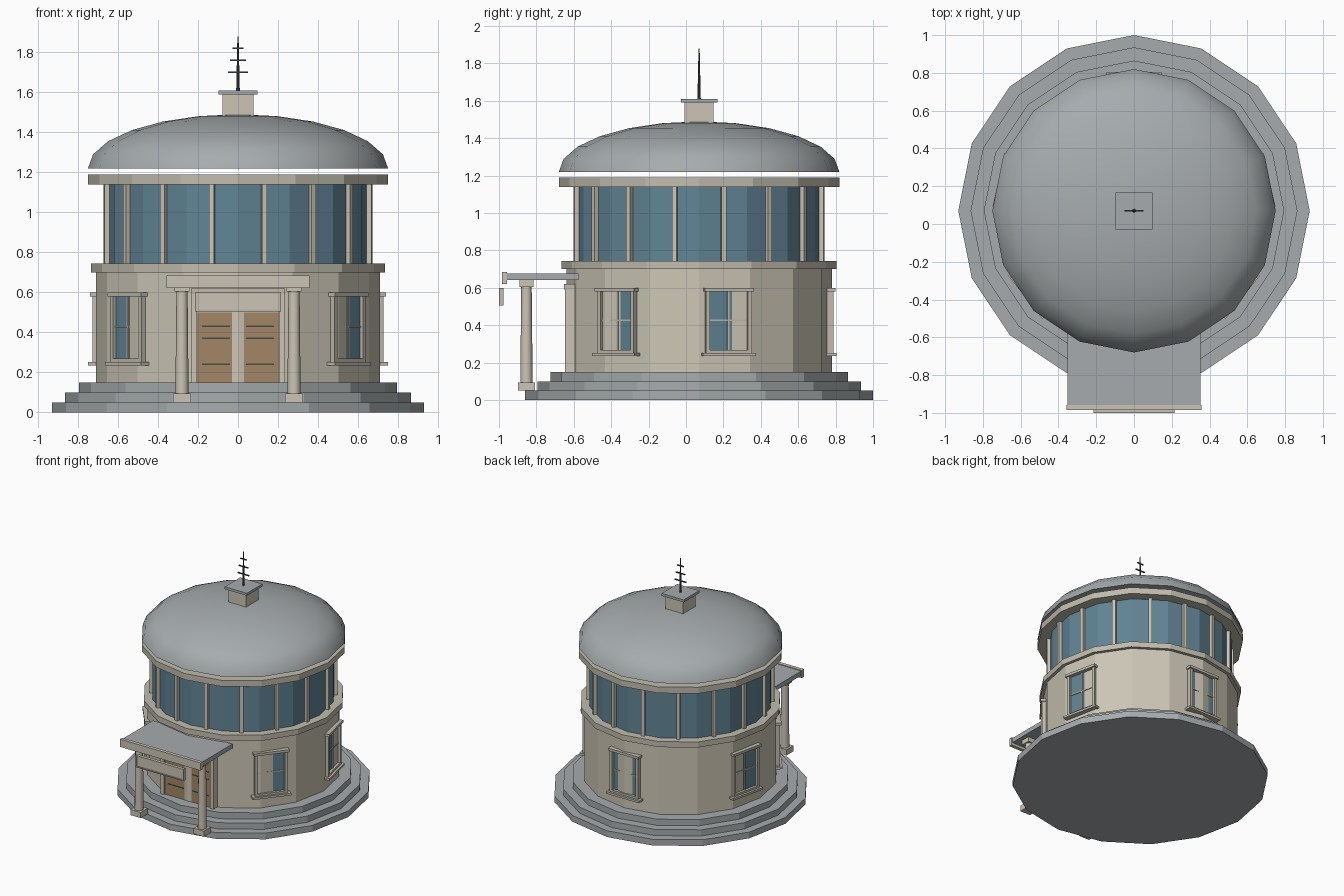
import bpy, bmesh, math
from mathutils import Matrix, Vector

cube = bpy.data.objects.get("Cube")
if cube:
    bpy.data.objects.remove(cube, do_unlink=True)

CY = 0.07      # y of the tower axis
SIDES = 16


def material(name, r, g, b):
    m = bpy.data.materials.new(name)
    m.use_nodes = True
    m.diffuse_color = (r, g, b, 1)
    m.node_tree.nodes["Principled BSDF"].inputs["Base Color"].default_value = (r, g, b, 1)
    return m


CREAM = material("cream wall", 0.60, 0.56, 0.46)
TRIM = material("stone trim", 0.53, 0.50, 0.42)
GREY = material("grey stone", 0.38, 0.41, 0.42)
GLASS = material("blue glass", 0.12, 0.23, 0.30)
WOOD = material("brown wood", 0.36, 0.24, 0.13)
METAL = material("dark metal", 0.06, 0.07, 0.075)


def finish(name, bm, mat):
    bmesh.ops.recalc_face_normals(bm, faces=bm.faces)
    me = bpy.data.meshes.new(name)
    bm.to_mesh(me)
    bm.free()
    me.materials.append(mat)
    ob = bpy.data.objects.new(name, me)
    bpy.context.collection.objects.link(ob)
    return ob


def box(name, x, y, z, mat, at=None):
    """Box from three (low, high) ranges, optionally moved by a matrix."""
    bm = bmesh.new()
    bmesh.ops.create_cube(bm, size=1)
    for v in bm.verts:
        v.co = Vector([(a + b) / 2 + c * (b - a) for (a, b), c in zip((x, y, z), v.co)])
    if at:
        bm.transform(at)
    return finish(name, bm, mat)


def lathe(name, profile, mat, centre=(0, CY), sides=SIDES):
    """Turn an (r, z) profile that starts and ends on the axis."""
    bm = bmesh.new()
    pts = [bm.verts.new((r, 0, z)) for r, z in profile]
    edges = [bm.edges.new(p) for p in zip(pts, pts[1:])]
    bmesh.ops.spin(bm, geom=pts + edges, cent=(0, 0, 0), axis=(0, 0, 1),
                   angle=math.tau, steps=sides)
    bmesh.ops.remove_doubles(bm, verts=bm.verts, dist=0.0004)
    bm.transform(Matrix.Translation((*centre, 0)))
    return finish(name, bm, mat)


def drum(name, r, z0, z1, mat, **kw):
    return lathe(name, [(0, z0), (r, z0), (r, z1), (0, z1)], mat, **kw)


def facing(degrees):
    """Local frame on the tower: x runs outward, y runs along the wall."""
    return Matrix.Translation((0, CY, 0)) @ Matrix.Rotation(math.radians(degrees), 4, 'Z')


def smooth(ob):
    bpy.ops.object.select_all(action='DESELECT')
    ob.select_set(True)
    bpy.context.view_layer.objects.active = ob
    bpy.ops.object.shade_smooth_by_angle(angle=math.radians(35))


# Stepped plinth
for i, r in enumerate((0.93, 0.865, 0.795)):
    drum(f"step_{i + 1}", r, i * 0.05, i * 0.05 + 0.05, GREY)

# Tower body
drum("lower_wall", 0.71, 0.15, 0.70, CREAM)
drum("lower_cornice", 0.735, 0.70, 0.745, TRIM)
drum("glass_gallery", 0.67, 0.745, 1.14, GLASS)
drum("upper_cornice", 0.75, 1.14, 1.19, TRIM)

# Gallery mullions, one in the middle of each pane
for i in range(SIDES):
    box(f"mullion_{i + 1}", (0.645, 0.682), (-0.013, 0.013), (0.745, 1.14), CREAM,
        facing((i + 0.5) * 360 / SIDES))

# Shallow dome, floating just above the cornice
arc = [math.radians(a) for a in range(0, 91, 15)]
dome = lathe("dome_roof", [(0, 1.22)] + [(0.75 * math.cos(a), 1.22 + 0.27 * math.sin(a))
                                         for a in arc], GREY)
smooth(dome)

# Roof box and antenna
box("roof_box", (-0.078, 0.078), (CY - 0.078, CY + 0.078), (1.47, 1.59), CREAM)
box("roof_box_cap", (-0.098, 0.098), (CY - 0.098, CY + 0.098), (1.59, 1.61), GREY)
smooth(lathe("antenna_mast", [(0, 1.61), (0.009, 1.61), (0.003, 1.88), (0, 1.88)], METAL, sides=8))
for z, w in ((1.70, 0.05), (1.76, 0.04), (1.82, 0.028)):
    box("antenna_bar", (-w, w), (CY - 0.004, CY + 0.004), (z - 0.004, z + 0.004), METAL)

# Windows spaced in sevenths of a turn from the door, plus one at the back
seventh = 360 / 7
for turn in (seventh, 2 * seventh, 180, -2 * seventh, -seventh):
    at = facing(turn - 90)
    box("window_glass", (0.66, 0.6972), (-0.115, 0.115), (0.25, 0.585), GLASS, at)
    for s in (-1, 1):
        y = sorted((s * 0.103, s * 0.125))
        box("window_jamb", (0.66, 0.718), y, (0.25, 0.585), TRIM, at)
    box("window_head", (0.66, 0.728), (-0.135, 0.135), (0.58, 0.60), TRIM, at)
    box("window_lower_rail", (0.66, 0.718), (-0.115, 0.115), (0.25, 0.268), TRIM, at)
    box("window_sill", (0.66, 0.735), (-0.145, 0.145), (0.235, 0.252), TRIM, at)
    box("window_upright", (0.66, 0.705), (-0.006, 0.006), (0.26, 0.585), TRIM, at)
    box("window_crossbar", (0.66, 0.703), (-0.105, 0.105), (0.424, 0.432), TRIM, at)

# Double door with panel grooves, seen either side of the wall corner
front = facing(-90)
box("door", (0.62, 0.704), (-0.21, 0.21), (0.15, 0.50), WOOD, front)
box("door_transom", (0.62, 0.706), (-0.21, 0.21), (0.50, 0.59), CREAM, front)
box("door_head", (0.62, 0.722), (-0.235, 0.235), (0.59, 0.62), TRIM, front)
for s in (-1, 1):
    box("door_jamb", (0.62, 0.716), sorted((s * 0.205, s * 0.235)), (0.15, 0.62), CREAM, front)
    for z in (0.24, 0.37, 0.43):
        box("door_groove", (0.70, 0.707), sorted((s * 0.04, s * 0.18)), (z - 0.003, z + 0.003),
            METAL, front)

# Porch: canopy, fascia, hanging board and two columns
box("porch_canopy", (-0.352, 0.352), (-0.96, -0.575), (0.642, 0.678), GREY)
box("porch_fascia", (-0.357, 0.357), (-0.985, -0.957), (0.622, 0.684), CREAM)
box("hanging_board", (-0.21, 0.21), (-0.993, -0.975), (0.505, 0.60), CREAM)
for z in (0.505, 0.592):
    box("board_rail", (-0.215, 0.215), (-1.0, -0.975), (z, z + 0.008), TRIM)
for s in (-1, 1):
    box("board_stile", sorted((s * 0.202, s * 0.215)), (-1.0, -0.975), (0.505, 0.60), TRIM)
    x, y = s * 0.28, -0.853
    box("column_base", (x - 0.045, x + 0.045), (y - 0.045, y + 0.045), (0.05, 0.095), CREAM)
    shaft = lathe("column_shaft", [(0, 0.095), (0.033, 0.095), (0.028, 0.605), (0, 0.605)],
                  CREAM, centre=(x, y), sides=12)
    smooth(shaft)
    box("column_capital", (x - 0.037, x + 0.037), (y - 0.037, y + 0.037), (0.605, 0.642), CREAM)
